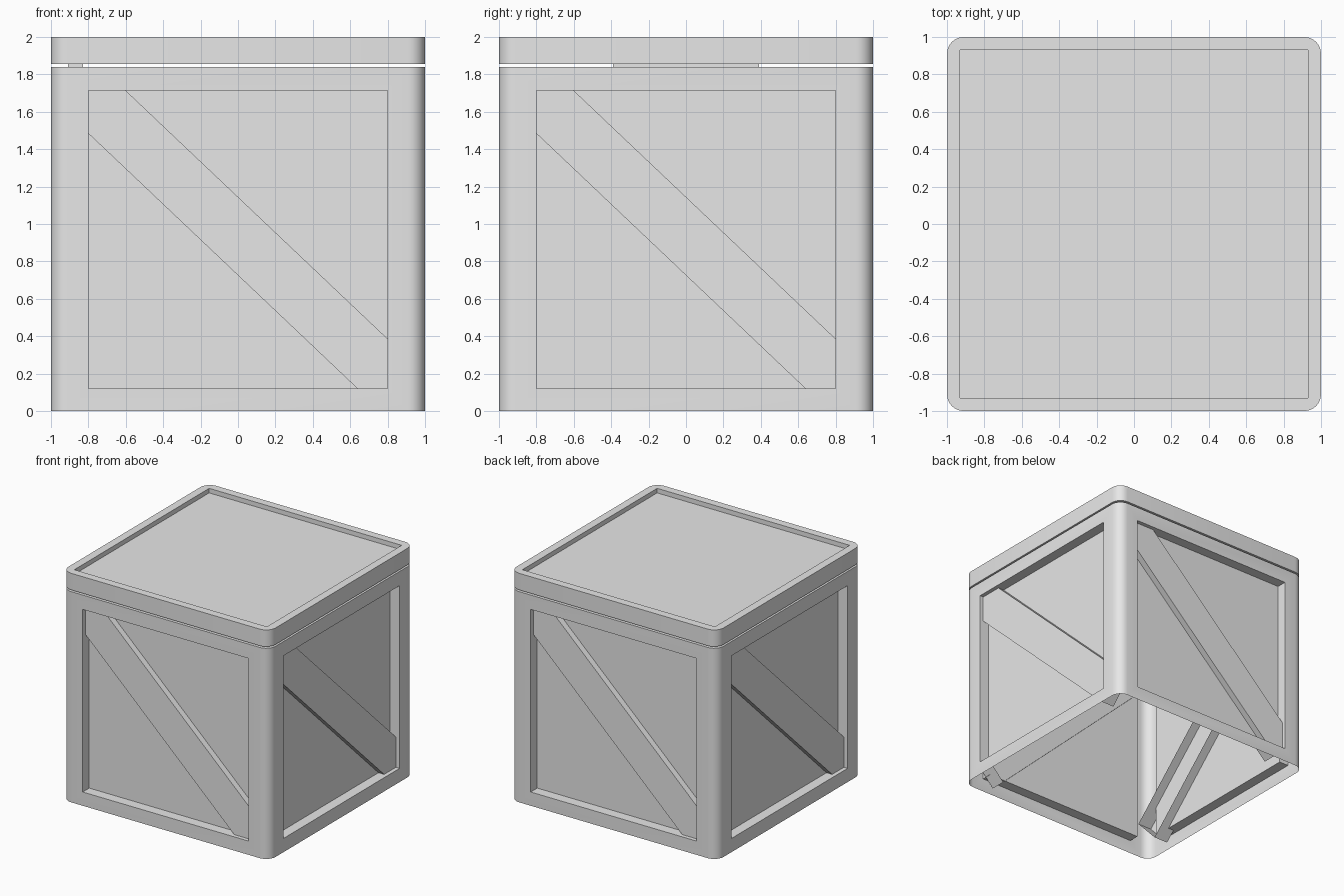
import bpy, bmesh, math
from mathutils import Matrix, Vector

cube = bpy.data.objects.get("Cube")
if cube:
    bpy.data.objects.remove(cube, do_unlink=True)

GREY = (0.8, 0.8, 0.8, 1.0)
grey = bpy.data.materials.new("light_grey")
grey.use_nodes = True
grey.diffuse_color = GREY
grey.node_tree.nodes["Principled BSDF"].inputs["Base Color"].default_value = GREY


def finish(name, bm, smooth=False):
    """Turn a bmesh into a named object."""
    mesh = bpy.data.meshes.new(name)
    bm.to_mesh(mesh)
    bm.free()
    mesh.materials.append(grey)
    obj = bpy.data.objects.new(name, mesh)
    bpy.context.collection.objects.link(obj)
    if smooth:
        bpy.ops.object.select_all(action='DESELECT')
        obj.select_set(True)
        bpy.context.view_layer.objects.active = obj
        bpy.ops.object.shade_smooth_by_angle(angle=math.radians(30))
    return obj


def box(size, centre):
    bm = bmesh.new()
    bmesh.ops.create_cube(bm, size=1)
    bmesh.ops.scale(bm, vec=size, verts=bm.verts)
    bmesh.ops.translate(bm, vec=centre, verts=bm.verts)
    return bm


def rounded_block(z0, z1, radius=0.09):
    """Two-unit square block with rounded upright edges."""
    bm = box((2, 2, z1 - z0), (0, 0, (z0 + z1) / 2))
    upright = [e for e in bm.edges if abs(e.verts[0].co.z - e.verts[1].co.z) > 0.01]
    bmesh.ops.bevel(bm, geom=upright, offset=radius, offset_type='OFFSET',
                    segments=6, profile=0.5, affect='EDGES')
    bm.normal_update()
    return bm


def sink(bm, face, depth):
    bm.normal_update()
    bmesh.ops.inset_individual(bm, faces=[face], thickness=0, depth=-depth)


# Body: open-bottomed shell with a recessed panel on each side
BODY_TOP, PANEL, PANEL_LOW, PANEL_HIGH = 1.84, 0.8, 0.12, 1.715
bm = rounded_block(0, BODY_TOP)
sides = [f for f in bm.faces if abs(f.normal.z) < 0.1 and f.calc_area() > 1]
bmesh.ops.delete(bm, geom=[f for f in bm.faces if f.normal.z < -0.9], context='FACES_ONLY')
for face in sides:
    bmesh.ops.inset_individual(bm, faces=[face], thickness=0.1)
    along = 1 if abs(face.normal.x) > 0.5 else 0
    for v in face.verts:
        v.co[along] = math.copysign(PANEL, v.co[along])
        v.co.z = PANEL_HIGH if v.co.z > BODY_TOP / 2 else PANEL_LOW
    sink(bm, face, 0.09)
finish("crate_body", bm, smooth=True)

# Lid: rounded slab with a square sunken top
bm = rounded_block(1.855, 2)
top = next(f for f in bm.faces if f.normal.z > 0.9)
bmesh.ops.inset_individual(bm, faces=[top], thickness=0.05)
for v in top.verts:
    v.co.x = math.copysign(0.93, v.co.x)
    v.co.y = math.copysign(0.93, v.co.y)
bmesh.ops.remove_doubles(bm, verts=bm.verts, dist=0.0005)
bm.normal_update()
top = max((f for f in bm.faces if f.normal.z > 0.9), key=lambda f: f.calc_area())
sink(bm, top, 0.04)
finish("crate_lid", bm, smooth=True)

# Hinge strip bridging the gap under the lid
finish("hinge_strip", box((0.08, 0.78, 0.06), (-0.87, 0, 1.85)))

# Diagonal braces: open-backed bars, one per side
for i, side in enumerate(("front", "right", "back", "left")):
    bm = box((2.28, 0.135, 0.304), (0, 0, 0))
    bm.normal_update()
    bmesh.ops.delete(bm, geom=[f for f in bm.faces if f.normal.y > 0.9], context='FACES_ONLY')
    place = (Matrix.Rotation(i * math.pi / 2, 4, 'Z')
             @ Matrix.Translation(Vector((0, -0.8975, 0.935)))
             @ Matrix.Rotation(0.7587, 4, 'Y'))
    bmesh.ops.transform(bm, matrix=place, verts=bm.verts)
    finish(side + "_diagonal_brace", bm)
